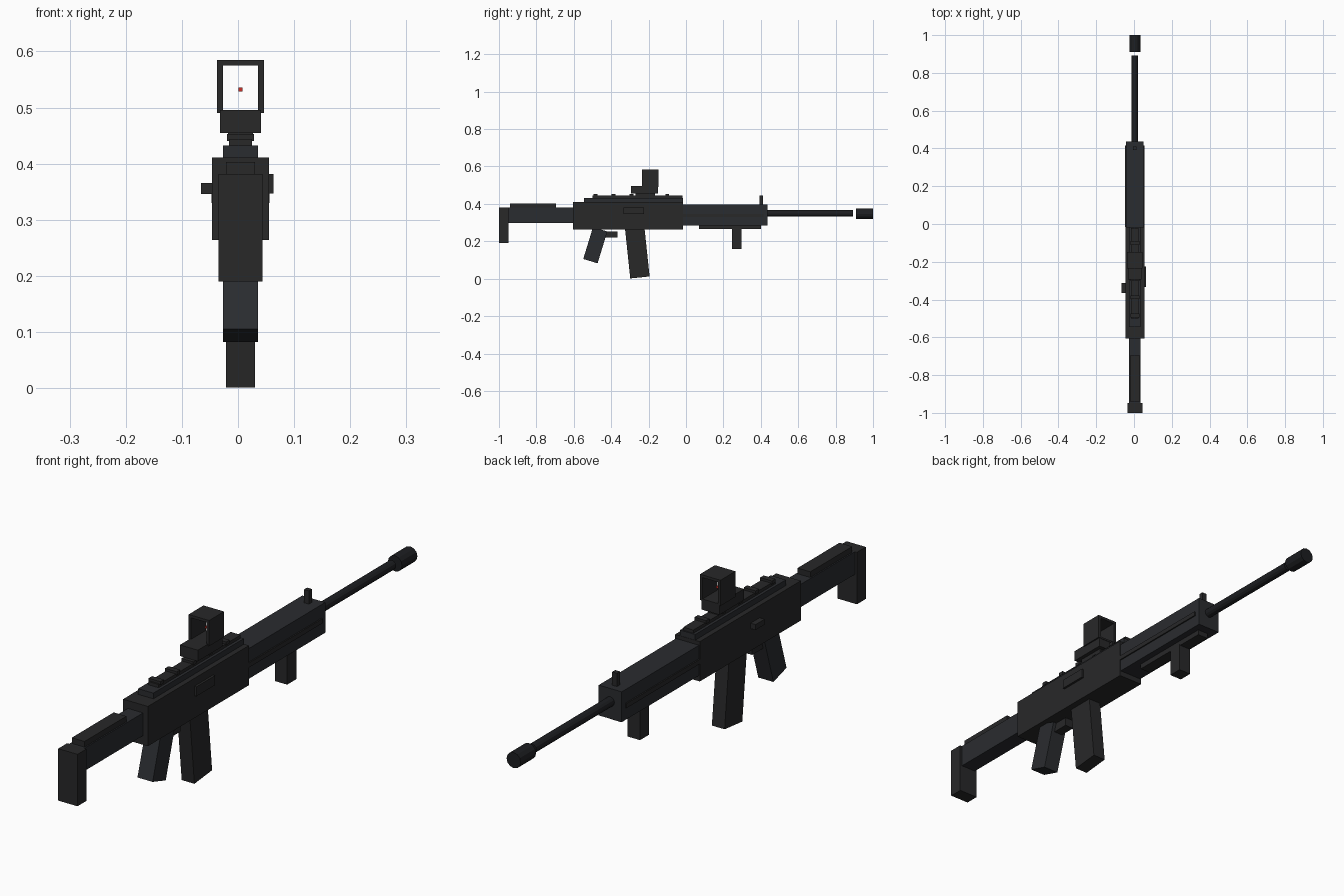
import bpy, math

if "Cube" in bpy.data.objects:
    bpy.data.objects.remove(bpy.data.objects["Cube"])

CX = 0.0045  # centre line of the body


def material(name, rgb):
    m = bpy.data.materials.new(name)
    m.diffuse_color = (*rgb, 1)
    m.use_nodes = True
    m.node_tree.nodes["Principled BSDF"].inputs["Base Color"].default_value = m.diffuse_color
    return m


BLACK = material("black", (0.021, 0.021, 0.022))
BLUE = material("blue_black", (0.023, 0.025, 0.029))
DARK = material("steel", (0.012, 0.013, 0.015))
RED = material("red", (0.6, 0.03, 0.02))


def box(name, x, y, z, mat=BLACK, tilt=0):
    """Box from (min, max) ranges, optionally tilted about x."""
    r = (x, y, z)
    bpy.ops.mesh.primitive_cube_add(size=1, location=[(a + b) / 2 for a, b in r])
    ob = bpy.context.object
    ob.name = name
    ob.scale = [b - a for a, b in r]
    ob.rotation_euler.x = math.radians(tilt)
    ob.data.materials.append(mat)
    return ob


def wide(half):
    return (CX - half, CX + half)


def tube(name, radius, y0, y1, z, sides=12):
    bpy.ops.mesh.primitive_cylinder_add(vertices=sides, radius=radius, depth=y1 - y0,
                                        location=(CX, (y0 + y1) / 2, z),
                                        rotation=(math.pi / 2, 0, 0))
    ob = bpy.context.object
    ob.name = name
    ob.data.materials.append(DARK)


# Stock
box("butt_plate", wide(0.0395), (-1, -0.948), (0.19, 0.382))
box("stock", wide(0.031), (-0.95, -0.6), (0.298, 0.382), BLUE)
box("cheek_rest", wide(0.026), (-0.94, -0.695), (0.38, 0.403))

# Receiver with port and charging handle
box("receiver", wide(0.0505), (-0.605, -0.015), (0.264, 0.411))
box("ejection_port", (0.04, 0.0635), (-0.334, -0.224), (0.347, 0.382))
box("charging_handle", (-0.066, -0.03), (-0.365, -0.312), (0.346, 0.366))

# Grip, trigger and magazine
box("pistol_grip", wide(0.031), (-0.525, -0.445), (0.09, 0.268), BLUE, -17)
box("trigger_block", wide(0.018), (-0.465, -0.367), (0.219, 0.252))
box("magazine", wide(0.026), (-0.313, -0.209), (0.006, 0.286), BLACK, 6)

# Handguard with side ribs, lower rail and foregrip
box("handguard", wide(0.047), (-0.016, 0.436), (0.285, 0.397), BLUE)
for side in (-1, 1):
    x = sorted((CX + side * 0.04, CX + side * 0.0518))
    box("side_rib", x, (-0.015, 0.415), (0.330, 0.347), BLACK)
box("lower_rail", wide(0.022), (0.07, 0.402), (0.265, 0.287))
box("foregrip", wide(0.025), (0.245, 0.298), (0.16, 0.267))
box("front_sight", wide(0.010), (0.393, 0.411), (0.395, 0.446))

# Barrel and muzzle
tube("barrel", 0.0175, 0.43, 0.892, 0.349)
tube("muzzle", 0.029, 0.91, 1.0, 0.347)

# Top rail
box("top_rail", wide(0.031), (-0.545, -0.016), (0.41, 0.432), BLUE)
box("upper_rail", wide(0.0205), (-0.5, -0.02), (0.43, 0.444))
for i in range(5):
    y = -0.484 + i * 0.096
    box("rail_tooth", wide(0.024), (y - 0.01, y + 0.01), (0.44, 0.453))

# Optic: mount, base, hollow frame and red dot
box("optic_mount", wide(0.022), (-0.27, -0.165), (0.44, 0.458))
box("optic_base", wide(0.0365), (-0.293, -0.15), (0.455, 0.496))
FY = (-0.235, -0.148)
for side in (-1, 1):
    x = sorted((CX + side * 0.0315, CX + side * 0.0418))
    box("optic_side", x, FY, (0.49, 0.585))
box("optic_top", wide(0.0315), FY, (0.575, 0.585))
box("optic_floor", wide(0.0315), FY, (0.489, 0.496))
box("red_dot", wide(0.0035), (-0.195, -0.188), (0.529, 0.536), RED)
